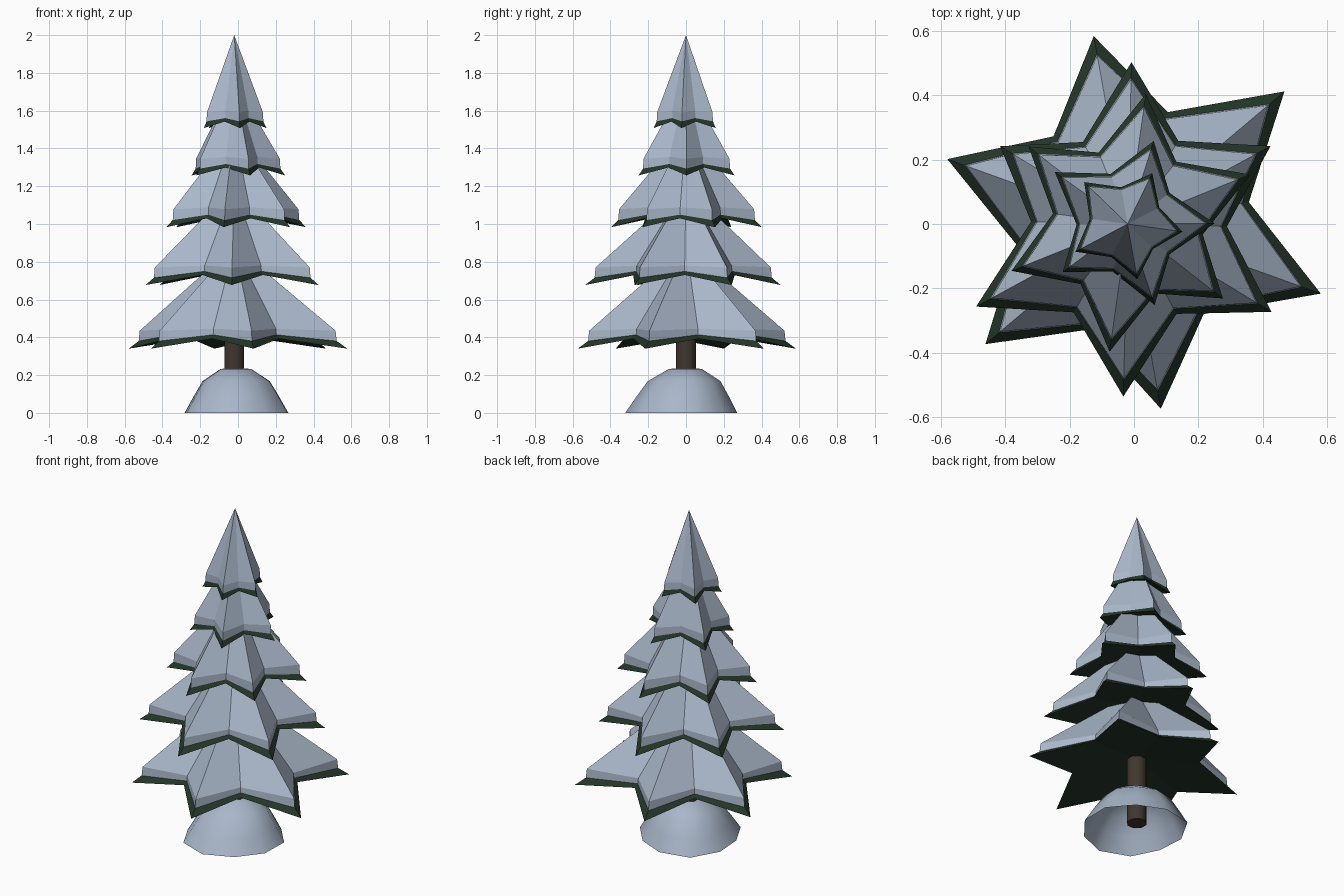
import bpy
from math import cos, sin, radians, pi

if "Cube" in bpy.data.objects:
    bpy.data.objects.remove(bpy.data.objects["Cube"])

CX, CY = -0.02, 0.0


def material(name, rgb):
    m = bpy.data.materials.new(name)
    m.diffuse_color = (*rgb, 1)
    m.use_nodes = True
    m.node_tree.nodes["Principled BSDF"].inputs["Base Color"].default_value = m.diffuse_color
    return m


SNOW = material("snow", (0.40, 0.475, 0.59))
GREEN = material("needles", (0.018, 0.036, 0.022))
BARK = material("bark", (0.05, 0.036, 0.028))


def add_mesh(name, verts, faces, mat):
    me = bpy.data.meshes.new(name)
    me.from_pydata(verts, [], faces)
    me.materials.append(mat)
    ob = bpy.data.objects.new(name, me)
    bpy.context.collection.objects.link(ob)
    return ob


def band(a, b, n):
    """Quads joining ring starting at a (lower) to ring starting at b."""
    return [(a + i, a + (i + 1) % n, b + (i + 1) % n, b + i) for i in range(n)]


def fan(a, tip, n, flip=False):
    f = [(a + i, a + (i + 1) % n, tip) for i in range(n)]
    return [t[::-1] for t in f] if flip else f


def tier(index, phase, tips, z, droop, rim, apex, notch=0.6):
    # star outline: alternating long tips and shallow notches
    k = len(tips)
    n = 2 * k
    star = []
    for i, r in enumerate(tips):
        a = radians(phase + 360 * i / k)
        b = a + pi / k
        rn = notch * (r + tips[(i + 1) % k]) / 2
        star.append((r * cos(a), r * sin(a), z))
        star.append((rn * cos(b), rn * sin(b), z + droop))

    # green star cone with a hollowed, fanned underside
    g_apex = apex - 0.12
    verts = [(CX + x, CY + y, h) for x, y, h in star]
    verts += [(CX, CY, g_apex), (CX, CY, z + 2 * droop)]
    add_mesh(f"branch_tier_{index}", verts,
             fan(0, n, n) + fan(0, n + 1, n, True), GREEN)

    # snow cap: lower rim rests on the branches, short side wall, then cone
    low, top = [], []
    for i, (x, y, h) in enumerate(star):
        s = 0.945 if i % 2 else 0.905
        low.append((CX + x * s, CY + y * s, h + (1 - s) * (g_apex - h)))
        s -= 0.01
        top.append((CX + x * s, CY + y * s, z + rim + (0.01 if i % 2 else 0)))
    verts = low + top + [(CX, CY, apex)]
    add_mesh(f"snow_tier_{index}", verts,
             band(0, n, n) + fan(n, 2 * n, n), SNOW)


# five tiers, bottom to top
tier(1, 40.2, [.637, .592, .594, .577, .582, .637], .340, .053, .095, .885)
tier(2, 28.6, [.505, .502, .463, .535, .535, .523], .677, .053, .093, 1.20)
tier(3, 22, [.41, .407, .39, .388, .40, .375], .983, .047, .095, 1.50)
tier(4, 0.5, [.27, .27, .277, .25, .265], 1.257, .042, .088, 1.757)
tier(5, -8, [.172, .175, .187, .183, .174], 1.508, .034, .082, 2.0, .64)

# trunk
bpy.ops.mesh.primitive_cylinder_add(vertices=8, radius=0.057, depth=0.46,
                                    location=(CX, CY, 0.265),
                                    rotation=(0, 0, pi / 8))
trunk = bpy.context.object
trunk.name = "trunk"
trunk.data.materials.append(BARK)
bpy.ops.object.shade_smooth_by_angle(angle=radians(50))

# snow mound: open underneath, slightly uneven flared outline
N = 10
profile = [(.29, 0), (.24, .085), (.188, .168), (.085, .233)]
verts = []
for r, z in profile:
    for i in range(N):
        a = 2 * pi * i / N + 0.3
        w = 1 + 0.045 * sin(3 * a + 1.2) + 0.03 * cos(2 * a + 2.5)
        verts.append((-0.013 + r * w * cos(a), -0.02 * (1 - z / .25) + r * w * sin(a), z))
verts.append((CX, CY, 0.238))
faces = fan(3 * N, 4 * N, N)
for j in range(3):
    faces += band(j * N, (j + 1) * N, N)
mound = add_mesh("snow_mound", verts, faces, SNOW)
for p in mound.data.polygons:
    p.use_smooth = True
